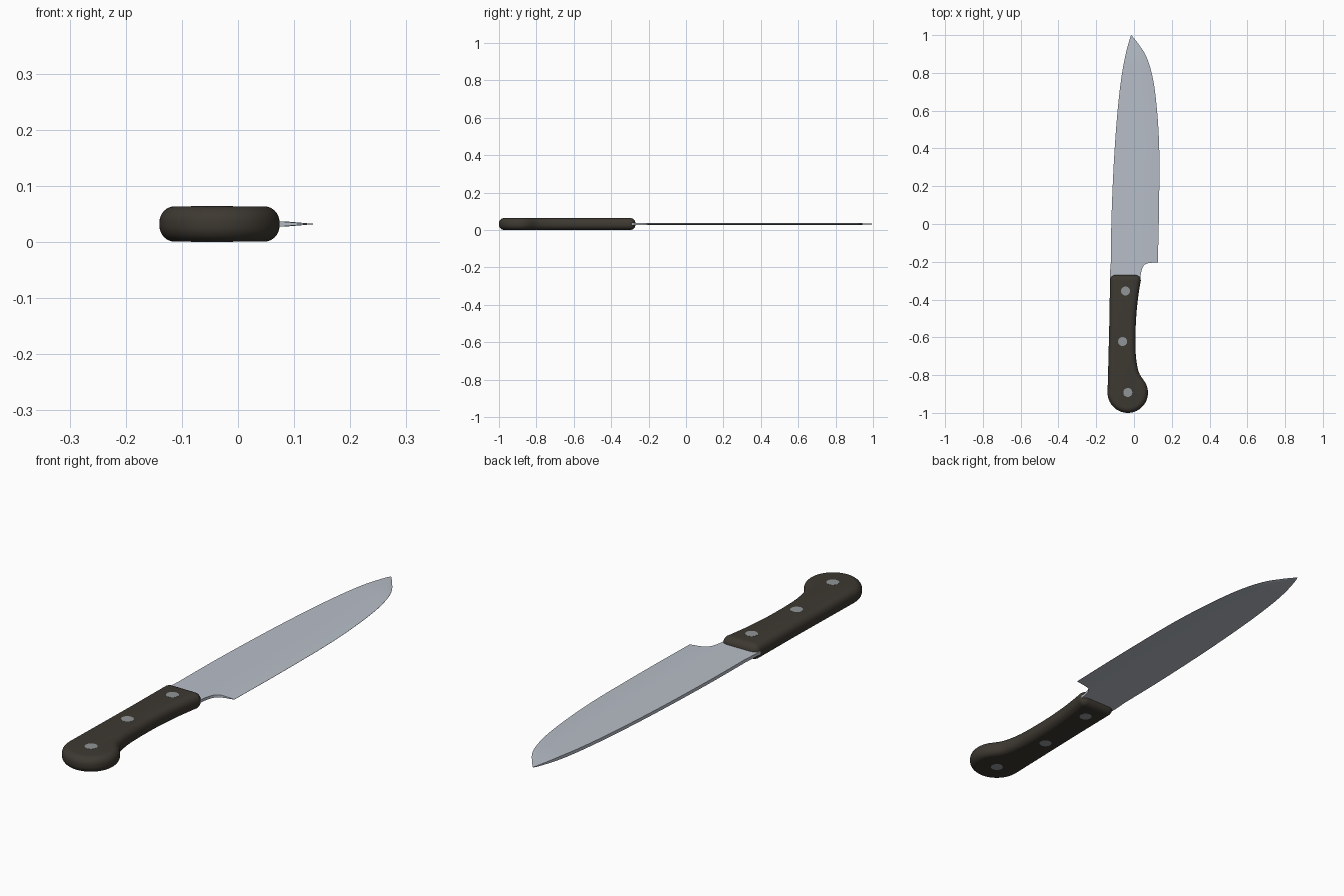
import bpy, bmesh, math

if "Cube" in bpy.data.objects:
    bpy.data.objects.remove(bpy.data.objects["Cube"])

ZC = 0.032  # mid plane of the knife


def material(name, rgb):
    m = bpy.data.materials.new(name)
    m.diffuse_color = (*rgb, 1)
    m.use_nodes = True
    m.node_tree.nodes["Principled BSDF"].inputs["Base Color"].default_value = m.diffuse_color
    return m


STEEL = material("blade_steel", (0.48, 0.52, 0.58))
WOOD = material("dark_handle", (0.047, 0.040, 0.031))
RIVET = material("rivet_grey", (0.28, 0.30, 0.31))


def spline(rows, n):
    """Catmull-Rom resampling of rows of numbers."""
    p = [rows[0]] + list(rows) + [rows[-1]]
    out = []
    for i in range(1, len(p) - 2):
        for k in range(n):
            t = k / n
            out.append(tuple(
                0.5 * (2 * b + (c - a) * t + (2 * a - 5 * b + 4 * c - d) * t * t
                       + (3 * b - a - 3 * c + d) * t ** 3)
                for a, b, c, d in zip(*p[i - 1:i + 3])))
    return out + [tuple(rows[-1])]


def loft(name, rings, mat, angle):
    """Skin closed rings of points and cap both ends."""
    bm = bmesh.new()
    vs = [[bm.verts.new(c) for c in r] for r in rings]
    n = len(rings[0])
    for a, b in zip(vs, vs[1:]):
        for i in range(n):
            j = (i + 1) % n
            bm.faces.new((a[i], a[j], b[j], b[i]))
    bm.faces.new(vs[0][::-1])
    bm.faces.new(vs[-1])
    bmesh.ops.recalc_face_normals(bm, faces=bm.faces)
    me = bpy.data.meshes.new(name)
    bm.to_mesh(me)
    bm.free()
    me.materials.append(mat)
    ob = bpy.data.objects.new(name, me)
    bpy.context.collection.objects.link(ob)
    bpy.ops.object.select_all(action='DESELECT')
    ob.select_set(True)
    bpy.context.view_layer.objects.active = ob
    bpy.ops.object.shade_smooth_by_angle(angle=math.radians(angle))
    return ob


def arc(cx, cy, r, a0, a1, n):
    return [(cx + r * math.cos(math.radians(a0 + (a1 - a0) * i / n)),
             cy + r * math.sin(math.radians(a0 + (a1 - a0) * i / n))) for i in range(n + 1)]


# Blade: rows pair a spine point with an edge point (sx, sy, ex, ey)
heel = spline([(-0.128, -0.295, 0.033, -0.295), (-0.127, -0.27, 0.036, -0.265),
               (-0.126, -0.245, 0.045, -0.232), (-0.125, -0.23, 0.060, -0.213),
               (-0.124, -0.217, 0.085, -0.206), (-0.123, -0.207, 0.125, -0.204)], 4)
body = spline([(-0.123, -0.203, 0.126, -0.202), (-0.120, 0.0, 0.131, 0.0),
               (-0.112, 0.22, 0.134, 0.22), (-0.101, 0.42, 0.133, 0.42),
               (-0.085, 0.62, 0.122, 0.60), (-0.066, 0.78, 0.102, 0.76),
               (-0.046, 0.89, 0.068, 0.88), (-0.027, 0.965, 0.022, 0.955),
               (-0.0155, 0.999, -0.0135, 0.999)], 6)
GRIND = [(0, 0.0065), (0.6, 0.006), (0.8, 0.0045), (1.0, 0.0004)]


def half_thickness(t):
    for (t0, h0), (t1, h1) in zip(GRIND, GRIND[1:]):
        if t <= t1:
            return h0 + (h1 - h0) * (t - t0) / (t1 - t0)
    return GRIND[-1][1]


rings = []
for sx, sy, ex, ey in heel + body:
    full = 0.127 if sy < -0.205 else ex      # the heel notch cuts the full section
    taper = min(1, 0.15 + (full - sx) / 0.15)
    top, bottom = [], []
    for f in (0, 0.3, 0.6, 0.7, 0.8, 0.9, 1):
        x, y = sx + (ex - sx) * f, sy + (ey - sy) * f
        h = taper * half_thickness((x - sx) / (full - sx))
        top.append((x, y, ZC + h))
        bottom.append((x, y, ZC - h))
    rings.append(top + bottom[::-1])
loft("blade", rings, STEEL, 30)

# Handle: outline with round butt and hooked neck, fully rounded rim
side = spline([(0.049, -0.824), (0.030, -0.795), (0.019, -0.76), (0.010, -0.70),
               (0.008, -0.62), (0.010, -0.52), (0.018, -0.42), (0.029, -0.34),
               (0.036, -0.299)], 4)
outline = (arc(-0.033, -0.893, 0.107, 180, 400, 40) + side[1:-1]
           + arc(0.007, -0.299, 0.029, 0, 90, 8) + arc(-0.098, -0.299, 0.029, 90, 180, 8)
           + [(-0.130, -0.5), (-0.135, -0.7)])
R, HALF = 0.028, 0.0316
n = len(outline)
normals = []
for i in range(n):
    (ax, ay), (bx, by) = outline[i - 1], outline[(i + 1) % n]
    d = math.hypot(bx - ax, by - ay)
    normals.append((-(by - ay) / d, (bx - ax) / d))
rings = []
for s in (-1, 1):
    for k in range(9):
        a = math.radians(90 * k / 8)
        a = a - math.pi / 2 if s < 0 else a
        inset = R * (1 - math.cos(a))
        z = ZC + s * (HALF - R) + R * math.sin(a)
        rings.append([(x + nx * inset, y + ny * inset, z)
                      for (x, y), (nx, ny) in zip(outline, normals)])
loft("handle", rings, WOOD, 40)

# Rivets: pins through the handle, flush on both sides
for i, (x, y) in enumerate([(-0.045, -0.355), (-0.060, -0.622), (-0.033, -0.892)]):
    circle = arc(x, y, 0.024, 0, 345, 23)
    loft(f"rivet_{i + 1}", [[(px, py, ZC + s * 0.032) for px, py in circle] for s in (-1, 1)],
         RIVET, 30)
